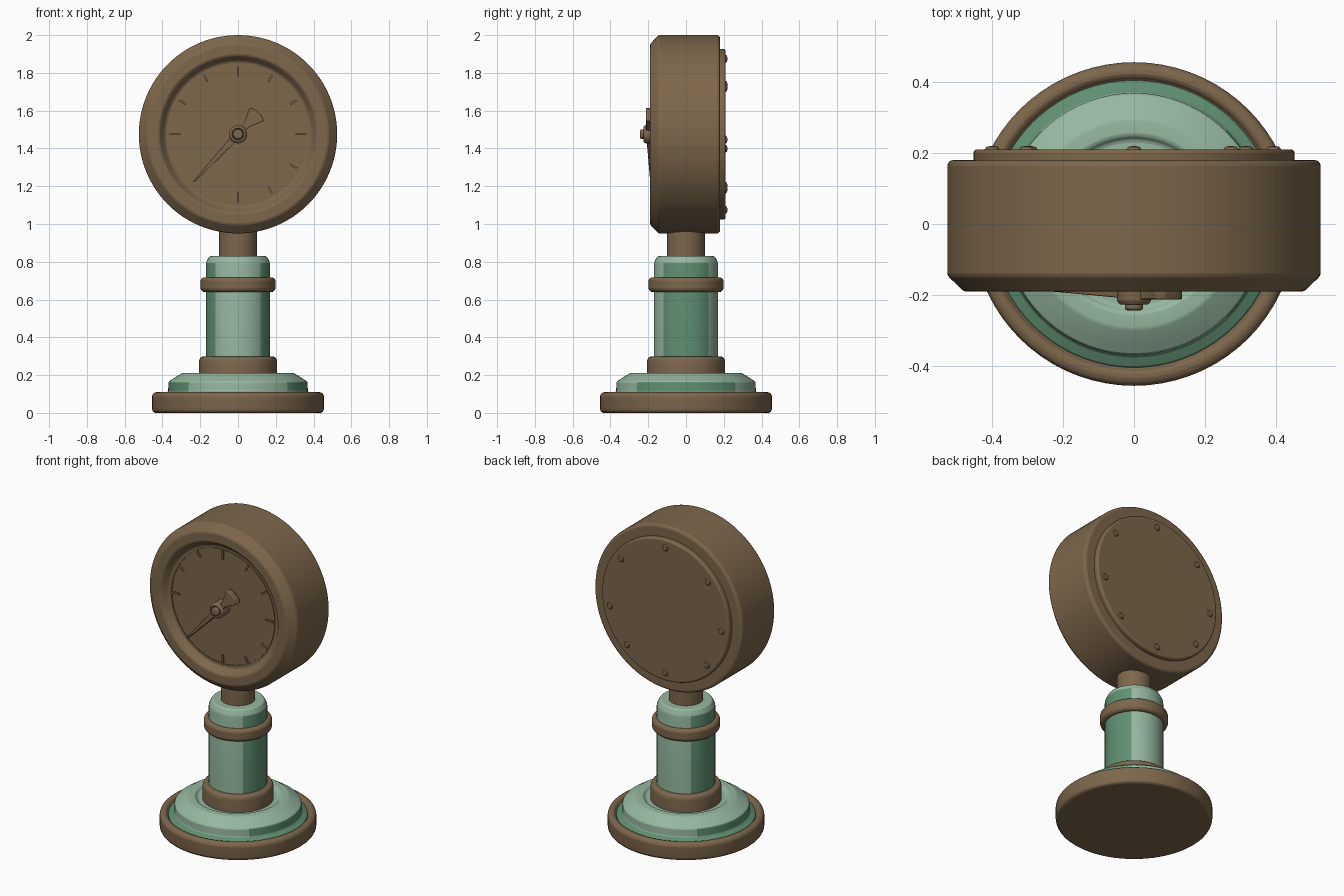
import bpy, bmesh, math
from mathutils import Matrix, Vector

cube = bpy.data.objects.get("Cube")
if cube:
    bpy.data.objects.remove(cube, do_unlink=True)


def material(name, r, g, b):
    m = bpy.data.materials.new(name)
    m.use_nodes = True
    m.diffuse_color = (r, g, b, 1)
    m.node_tree.nodes["Principled BSDF"].inputs["Base Color"].default_value = (r, g, b, 1)
    return m


BRONZE = material("aged bronze", 0.205, 0.135, 0.071)
LIGHT = material("light verdigris", 0.305, 0.475, 0.350)
DARK = material("dark verdigris", 0.115, 0.275, 0.165)

CENTER = Vector((0, 0, 1.475))
# Local z of the gauge parts points out of the dial, toward -y
FACING = Matrix.Translation(CENTER) @ Matrix.Rotation(math.pi / 2, 4, 'X')
BACKING = Matrix.Translation(CENTER) @ Matrix.Rotation(-math.pi / 2, 4, 'X')


def finish(name, bm, mats, bevel=0.0, place=Matrix()):
    bmesh.ops.recalc_face_normals(bm, faces=bm.faces[:])
    bm.transform(place)
    mesh = bpy.data.meshes.new(name)
    bm.to_mesh(mesh)
    bm.free()
    for m in mats:
        mesh.materials.append(m)
    ob = bpy.data.objects.new(name, mesh)
    bpy.context.collection.objects.link(ob)
    if bevel:
        mod = ob.modifiers.new("soft edges", 'BEVEL')
        mod.width = bevel
        mod.segments = 2
        mod.limit_method = 'ANGLE'
        mod.angle_limit = math.radians(25)
    bpy.ops.object.select_all(action='DESELECT')
    ob.select_set(True)
    bpy.context.view_layer.objects.active = ob
    bpy.ops.object.shade_smooth_by_angle(angle=math.radians(40))
    return ob


def lathe(name, profile, bevel=0.008, place=Matrix(), patina=False, sides=72):
    """Spin (radius, height) points round z; ends on the axis close it."""
    bm = bmesh.new()
    rings = []
    for r, z in profile:
        if r == 0:
            rings.append([bm.verts.new((0, 0, z))] * sides)
        else:
            rings.append([bm.verts.new((r * math.cos(a), r * math.sin(a), z))
                          for a in (2 * math.pi * i / sides for i in range(sides))])
    for lo, hi in zip(rings, rings[1:]):
        for i in range(sides):
            j = (i + 1) % sides
            quad = list(dict.fromkeys((lo[i], lo[j], hi[j], hi[i])))
            if len(quad) > 2:
                bm.faces.new(quad)
    if patina:
        # Pale on the front, back and raised tops; deep on flanks and in grooves
        bmesh.ops.recalc_face_normals(bm, faces=bm.faces[:])
        for f in bm.faces:
            c = f.calc_center_median()
            up = f.normal.z > 0.4 and c.z > 0.15
            f.material_index = 0 if up or abs(f.normal.y) > 0.68 else 1
    return finish(name, bm, [LIGHT, DARK] if patina else [BRONZE], bevel, place)


def slab(name, outline, z0, z1, bevel, place):
    """Extrude a flat outline; z1 is a function of the outline point."""
    bm = bmesh.new()
    low = [bm.verts.new((x, y, z0)) for x, y in outline]
    high = [bm.verts.new((x, y, z1(y))) for x, y in outline]
    bm.faces.new(low)
    bm.faces.new(high)
    n = len(outline)
    for i in range(n):
        j = (i + 1) % n
        bm.faces.new((low[i], low[j], high[j], high[i]))
    return finish(name, bm, [BRONZE], bevel, place)


# Stand
lathe("base_plate", [(0, 0), (.445, 0), (.455, .015), (.455, .095), (.44, .11),
                     (.415, .11), (.405, .09), (0, .09)])
lathe("base_dome", [(0, .06), (.405, .06), (.405, .095), (.37, .112), (.368, .165),
                    (.345, .18), (.295, .212), (.25, .212), (.235, .195), (0, .195)],
      patina=True, bevel=.006)
lathe("column_foot", [(0, .18), (.206, .18), (.206, .28), (.195, .298), (0, .298)])
lathe("column", [(0, .28), (.17, .28), (.17, .795), (.152, .83), (0, .83)], patina=True)
lathe("column_band", [(0, .64), (.185, .64), (.198, .655), (.198, .705),
                      (.185, .718), (0, .718)], bevel=.006)
lathe("neck", [(0, .82), (.1, .82), (.1, 1.0), (0, 1.0)], bevel=0)

# Gauge housing with a sunken dial
lathe("gauge_housing", [(0, -.18), (.515, -.18), (.525, -.17), (.525, .145),
                        (.478, .19), (.418, .19), (.385, .15), (0, .15)],
      place=FACING, sides=96, bevel=.01)
lathe("dial_ring", [(.362, .145), (.362, .156), (.369, .156), (.369, .145)],
      place=FACING, bevel=0)
lathe("back_plate", [(0, .17), (.452, .17), (.452, .203), (.445, .21), (0, .21)],
      place=BACKING, bevel=.004)

# Hour ticks, with the gap where the pointer rests
for i in range(12):
    if i in (7, 8):
        continue
    length = .06 if i % 3 == 0 else .045
    spin = Matrix.Rotation(-i * math.pi / 6, 4, 'Z')
    w = .005
    slab(f"dial_tick_{i}", [(-w, .365 - length), (w, .365 - length), (w, .365), (-w, .365)],
         .145, lambda y: .16, 0, FACING @ spin)

# Pointer with a flared tail
aim = FACING @ Matrix.Rotation(math.radians(137), 4, 'Z')
slab("pointer", [(-.004, .345), (-.018, .04), (-.018, 0), (.018, 0), (.018, .04), (.004, .345)],
     .165, lambda y: .21 - .06 * y, .002, aim)
slab("pointer_tail", [(-.016, 0), (-.018, -.07), (-.052, -.145), (-.025, -.158),
                      (.025, -.158), (.052, -.145), (.018, -.07), (.016, 0)],
     .17, lambda y: .212, .004, aim)
lathe("pointer_hub", [(0, .145), (.048, .145), (.048, .215), (.04, .226), (.032, .226),
                      (.03, .218), (.026, .218), (.026, .238), (.02, .243), (0, .243)],
      place=FACING, sides=32, bevel=.002)

# Rivets round the back plate
for i, deg in enumerate((0, 52, 101, 137, 180, 227, 266, 311)):
    a = math.radians(deg)
    spot = Matrix.Translation((.40 * math.sin(a), 0, .40 * math.cos(a)))
    lathe(f"back_rivet_{i}", [(0, .2), (.021, .2), (.021, .21), (.016, .217), (0, .22)],
          place=spot @ BACKING, sides=16, bevel=0)
